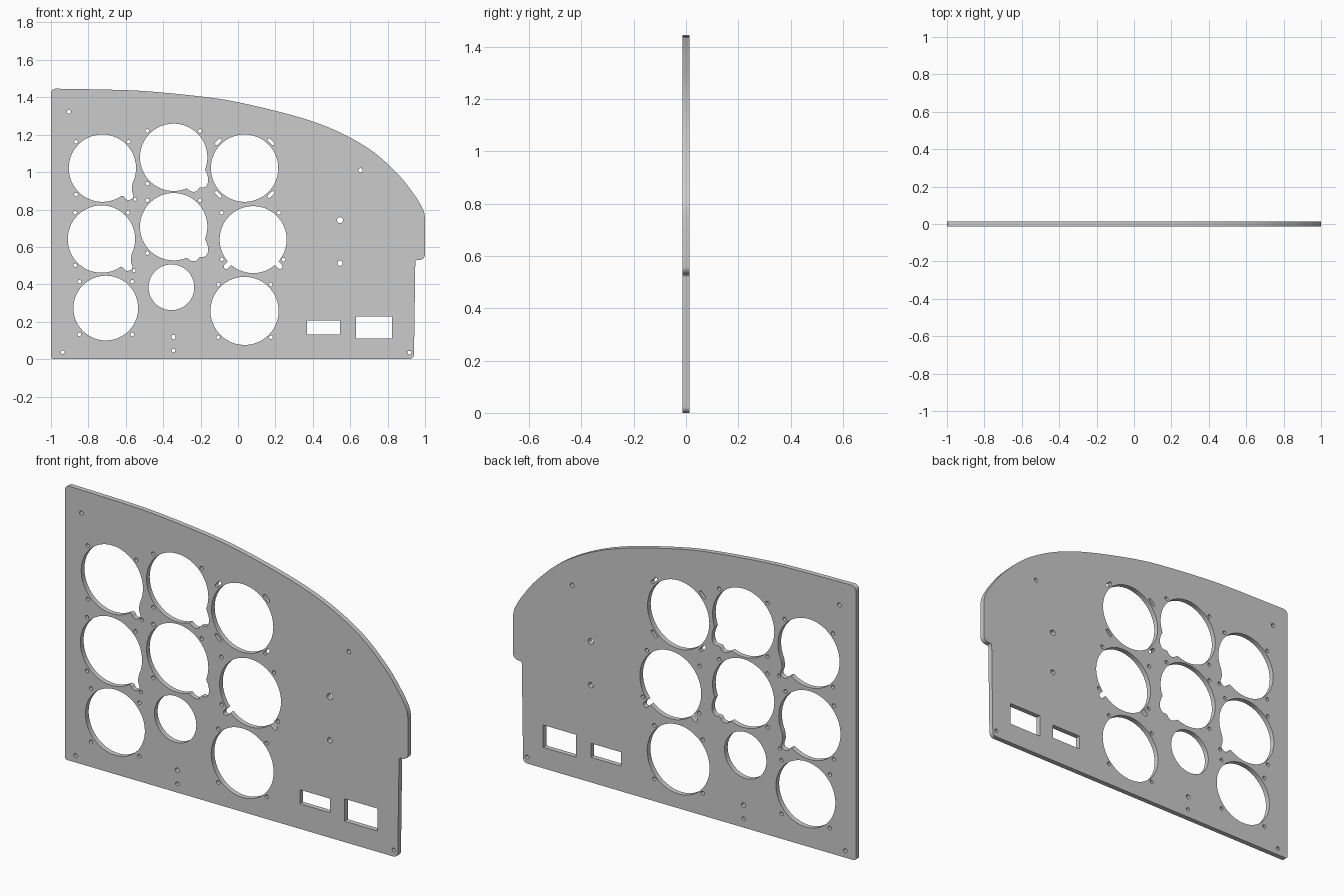
import bpy, bmesh
from math import sin, cos, pi, radians, atan2

if "Cube" in bpy.data.objects:
    bpy.data.objects.remove(bpy.data.objects["Cube"])

T = 0.0133  # half thickness of the plate


def circle(cx, cz, r, n=64):
    return [(cx + r * cos(2 * pi * i / n), cz + r * sin(2 * pi * i / n)) for i in range(n)]


def arc(cx, cz, r, a0, a1, n=6):
    return [(cx + r * cos(radians(a0 + (a1 - a0) * i / n)),
             cz + r * sin(radians(a0 + (a1 - a0) * i / n))) for i in range(n + 1)]


def rect(x0, z0, x1, z1):
    return [(x0, z0), (x1, z0), (x1, z1), (x0, z1)]


def slot(cx, cz, half, r, deg):
    dx, dz = half * cos(radians(deg)), half * sin(radians(deg))
    return (arc(cx + dx, cz + dz, r, deg - 90, deg + 90) +
            arc(cx - dx, cz - dz, r, deg + 90, deg + 270))


def spline(p, steps=6):
    """Smooth open curve through the given points."""
    out = []
    for i in range(len(p) - 1):
        a, b, c, d = p[max(i - 1, 0)], p[i], p[i + 1], p[min(i + 2, len(p) - 1)]
        for s in range(steps):
            t = s / steps
            out.append(tuple(0.5 * (2 * b[k] + (c[k] - a[k]) * t
                                    + (2 * a[k] - 5 * b[k] + 4 * c[k] - d[k]) * t * t
                                    + (3 * b[k] - a[k] - 3 * c[k] + d[k]) * t ** 3)
                             for k in (0, 1)))
    return out + [p[-1]]


def prisms(name, outlines, half):
    bm = bmesh.new()
    for pts in outlines:
        face = bm.faces.new([bm.verts.new((x, -half, z)) for x, z in pts])
        new = bmesh.ops.extrude_face_region(bm, geom=[face])["geom"]
        bmesh.ops.translate(bm, vec=(0, 2 * half, 0),
                            verts=[v for v in new if isinstance(v, bmesh.types.BMVert)])
    bmesh.ops.recalc_face_normals(bm, faces=bm.faces)
    me = bpy.data.meshes.new(name)
    bm.to_mesh(me)
    bm.free()
    ob = bpy.data.objects.new(name, me)
    bpy.context.collection.objects.link(ob)
    return ob


# Panel outline: rounded corners, sweeping top edge, step on the right side
top = [(-0.975, 1.446), (-0.66, 1.440), (-0.473, 1.431), (-0.206, 1.405), (0.008, 1.372),
       (0.329, 1.293), (0.543, 1.213), (0.725, 1.107), (0.864, 0.979), (0.944, 0.877),
       (0.976, 0.826), (0.994, 0.787), (1.0, 0.75)]
outline = (arc(-0.975, 1.421, 0.025, 180, 90)[:-1] + spline(top)
           + arc(0.97, 0.56, 0.03, 0, -90)
           + arc(0.96, 0.518, 0.012, 90, 180)
           + arc(0.916, 0.025, 0.025, 0, -90)
           + arc(-0.985, 0.015, 0.015, 270, 180))
panel = prisms("instrument_panel", [outline], T)

# Instrument openings: x, z, radius
A, D, B, E = (-0.725, 1.021), (-0.73, 0.642), (-0.344, 1.079), (-0.344, 0.708)
C, F, G, I = (0.035, 1.021), (0.081, 0.639), (-0.707, 0.273), (0.035, 0.258)
holes = [circle(*c, 0.18, 96) for c in (A, B, C, D, E)]
holes += [circle(*F, 0.179, 96), circle(*G, 0.173, 96), circle(*I, 0.182, 96),
          circle(-0.356, 0.384, 0.122, 80)]

# Rectangular windows
holes += [rect(0.37, 0.132, 0.546, 0.206), rect(0.631, 0.11, 0.824, 0.228)]

# Screw holes around the openings, and slots around the upper right one
q = 0.141
corners = [(-q, q), (q, q), (-q, -q), (q, -q)]
for c, count in ((A, 3), (B, 3), (D, 3), (E, 3), (G, 4), (I, 4)):
    holes += [circle(c[0] + dx, c[1] + dz, 0.01, 16) for dx, dz in corners[:count]]
holes += [slot(C[0] + dx, C[1] + dz, 0.015, 0.008, 45 if dx * dz < 0 else -45)
          for dx, dz in corners]

# Single holes: x, z, radius
for x, z, r in [(-0.904, 1.323, 0.011), (0.655, 1.01, 0.011), (0.545, 0.743, 0.016),
                (0.545, 0.513, 0.014), (0.917, 0.035, 0.01), (-0.938, 0.037, 0.01),
                (-0.345, 0.118, 0.012), (-0.345, 0.046, 0.01), (-0.551, 0.855, 0.009),
                (-0.556, 0.473, 0.009), (-0.088, 0.783, 0.01), (0.219, 0.783, 0.01),
                (-0.086, 0.534, 0.01), (0.243, 0.532, 0.01)]:
    holes.append(circle(x, z, r, 20))

# Knob notches on the lower right of four openings, two slots on a fifth
small = [(0.086, -0.15), (0.112, -0.15), (0.128, -0.168), (0.15, -0.168),
         (0.166, -0.152), (0.158, -0.123), (0.158, -0.102), (0.164, -0.07)]
large = [(0.068, -0.165), (0.096, -0.183), (0.123, -0.181), (0.139, -0.162),
         (0.166, -0.16), (0.182, -0.139), (0.182, -0.102), (0.165, -0.06)]
notches = []
for shape, spots in ((small, (A, D)), (large, (B, E))):
    pts = spline(shape, 4) + [(0.05, -0.05)]
    notches += [[(cx + x, cz + z) for x, z in pts] for cx, cz in spots]
notches += [slot(F[0] + s * 0.128, F[1] - 0.128, 0.022, 0.014, -45 * s) for s in (-1, 1)]

# Cut everything out of the plate
bpy.context.view_layer.objects.active = panel
panel.select_set(True)
for name, shapes in (("hole_cutter", holes), ("notch_cutter", notches)):
    cutter = prisms(name, shapes, 0.05)
    cutter.hide_render = True
    mod = panel.modifiers.new(name, 'BOOLEAN')
    mod.operation, mod.solver, mod.object = 'DIFFERENCE', 'EXACT', cutter
    bpy.ops.object.modifier_apply(modifier=mod.name)
    bpy.data.objects.remove(cutter)
bpy.ops.object.shade_smooth_by_angle(angle=radians(30))
